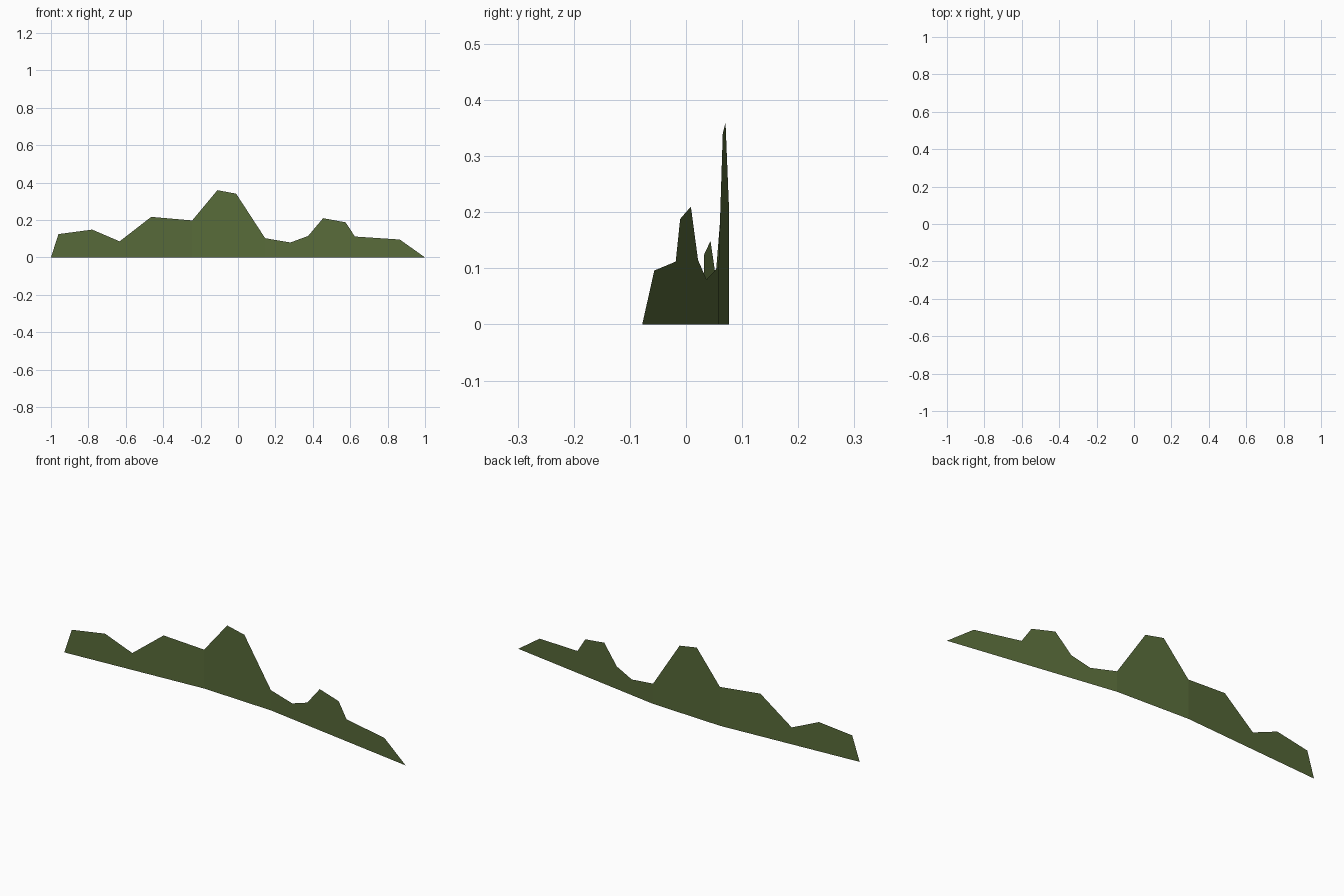
import bpy, bmesh

if "Cube" in bpy.data.objects:
    bpy.data.objects.remove(bpy.data.objects["Cube"])

# Skyline profile (x, z) of the ridge
SKYLINE = [(-1, 0), (-0.96, 0.125), (-0.78, 0.149), (-0.633, 0.086),
           (-0.464, 0.217), (-0.245, 0.198), (-0.11, 0.36), (-0.01, 0.341),
           (0.145, 0.103), (0.28, 0.08), (0.375, 0.115), (0.455, 0.21),
           (0.575, 0.188), (0.625, 0.112), (0.865, 0.096), (1, 0)]
# Gentle bend of the sheet in plan (x, y)
BEND = [(-1, 0.030), (-0.245, 0.077), (0.145, 0.058), (1, -0.078)]


def bend_y(x):
    for (x0, y0), (x1, y1) in zip(BEND, BEND[1:]):
        if x <= x1:
            return y0 + (y1 - y0) * (x - x0) / (x1 - x0)
    return BEND[-1][1]


# Ridge: a single thin sheet, one strip per skyline segment
bm = bmesh.new()
base, top = [], []
for x, z in SKYLINE:
    low = bm.verts.new((x, bend_y(x), 0))
    base.append(low)
    top.append(bm.verts.new((x, bend_y(x), z)) if z > 0 else low)
for i in range(len(SKYLINE) - 1):
    ring = dict.fromkeys([base[i], base[i + 1], top[i + 1], top[i]])
    bm.faces.new(list(ring))

mesh = bpy.data.meshes.new("hill_ridge")
bm.to_mesh(mesh)
bm.free()

green = bpy.data.materials.new("olive green")
green.diffuse_color = (0.098, 0.147, 0.042, 1)
green.use_nodes = True
green.node_tree.nodes["Principled BSDF"].inputs["Base Color"].default_value = green.diffuse_color
mesh.materials.append(green)
bpy.context.collection.objects.link(bpy.data.objects.new("hill_ridge", mesh))
